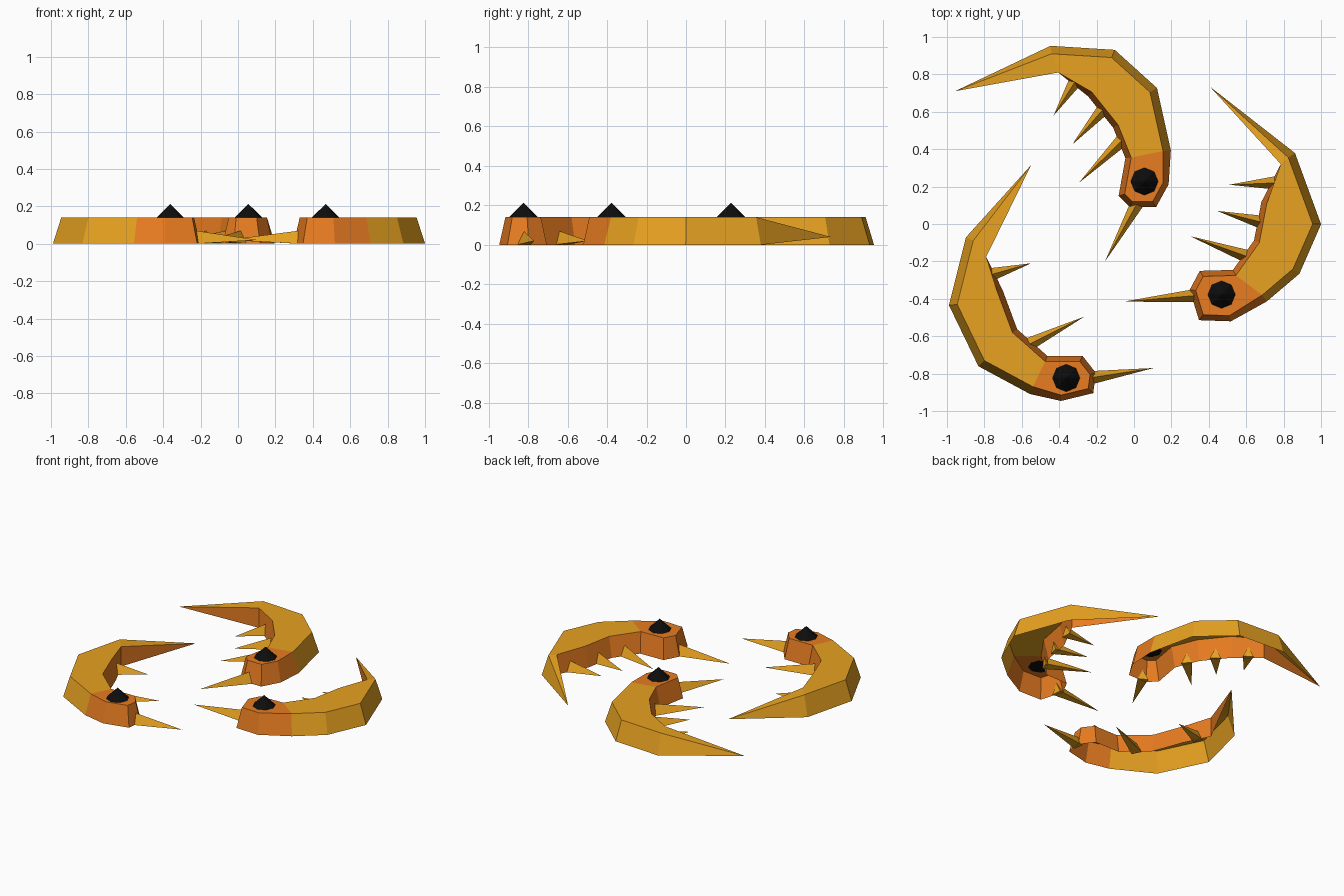
import bpy, bmesh
from mathutils import Vector

if "Cube" in bpy.data.objects:
    bpy.data.objects.remove(bpy.data.objects["Cube"])

TOP = 0.14


def material(name, color):
    m = bpy.data.materials.new(name)
    m.diffuse_color = (*color, 1)
    m.use_nodes = True
    m.node_tree.nodes["Principled BSDF"].inputs["Base Color"].default_value = m.diffuse_color
    return m


SHELL = material("shell_yellow", (0.80, 0.36, 0.015))
FLESH = material("flesh_orange", (0.80, 0.20, 0.015))
BLACK = material("eye_black", (0.004, 0.004, 0.004))


def finish(bm, name, mats):
    me = bpy.data.meshes.new(name)
    bm.to_mesh(me)
    bm.free()
    for m in mats:
        me.materials.append(m)
    bpy.context.collection.objects.link(bpy.data.objects.new(name, me))


def flare(points):
    """Ground outline: the top outline (tail tip first) pushed outwards."""
    n = len(points)
    area = sum(points[i - 1].cross(points[i]) for i in range(n))
    sign = 1 if area > 0 else -1
    result = []
    for i in range(1, n):
        d1 = (points[i] - points[i - 1]).normalized()
        d2 = (points[(i + 1) % n] - points[i]).normalized()
        n1, n2 = (Vector((d.y, -d.x)) * sign for d in (d1, d2))
        size = 0.042 if i <= 4 else 0.03
        if i == n - 1:
            size = 0
        result.append(points[i] + (n1 + n2) / (1 + n1.dot(n2)) * size)
    return result


def body(name, tail, top2d, ground2d):
    """Open-bottomed shell: 4 outer, 4 head and 4 inner stations."""
    bm = bmesh.new()
    tip = bm.verts.new((*tail, 0.04))
    top = [bm.verts.new((*p, TOP)) for p in top2d]
    low = [bm.verts.new((*p, 0)) for p in ground2d]

    def face(verts, mat):
        f = bm.faces.new(verts)
        f.material_index = mat
        return f

    # flat back, head top and pointed tail
    back = face(top[:4] + top[8:], 0)
    face(top[3:9], 1)
    face([tip, top[0], top[-1]], 0)
    face([tip, low[0], top[0]], 0)
    face([tip, top[-1], low[-1]], 1)
    # side walls: yellow outside, orange on the head and belly
    for i in range(11):
        face([top[i], low[i], low[i + 1], top[i + 1]], 0 if i < 3 else 1)
    bmesh.ops.recalc_face_normals(bm, faces=bm.faces)
    back.normal_update()
    if back.normal.z < 0:
        bmesh.ops.reverse_faces(bm, faces=bm.faces)
    finish(bm, name, [SHELL, FLESH])


def spike(name, base, tip):
    """Pointed horn or leg with a triangular section."""
    d = (tip - base).normalized()
    b = base - d * 0.02
    side = Vector((-d.y, d.x)) * 0.035
    bm = bmesh.new()
    l, r, u, p = [bm.verts.new((*v, z)) for v, z in
                  ((b + side, 0), (b - side, 0), (b, 0.07), (tip, 0.02))]
    for f in ((l, u, p), (u, r, p), (r, l, p), (l, r, u)):
        bm.faces.new(f)
    bmesh.ops.recalc_face_normals(bm, faces=bm.faces)
    finish(bm, name, [SHELL])


def eye(name, c):
    bm = bmesh.new()
    bmesh.ops.create_cone(bm, cap_ends=True, segments=8, radius1=0.076, radius2=0, depth=0.075)
    bmesh.ops.remove_doubles(bm, verts=bm.verts, dist=0.0001)
    bmesh.ops.translate(bm, verts=bm.verts, vec=(c.x, c.y, TOP + 0.035))
    finish(bm, name, [BLACK])


def shrimp(name, outline, horn, legs):
    """Outline runs tail tip, outer side, head, inner side, seen from above."""
    pts = [Vector(p) for p in outline]
    ground = flare(pts)
    body(name + "_body", pts[0], pts[1:], ground)
    eye(name + "_eye", sum(pts[4:10], Vector((0, 0))) / 6)
    spike(name + "_horn", ground[5].lerp(ground[6], 0.8), Vector(horn))
    # legs spring from the middle of the inner wall sections
    for i, tip in legs.items():
        spike(f"{name}_leg_{i + 1}", (ground[8 + i] + ground[9 + i]) / 2, Vector(tip))


shrimp("back_shrimp",
       [(-.957, .71), (-.44, .91), (-.12, .89), (.085, .705), (.155, .39),
        (.155, .22), (.10, .12), (-.01, .12), (-.05, .16),
        (-.015, .355), (-.085, .53), (-.225, .705), (-.405, .81)],
       (-.155, -.20), {0: (-.295, .22), 1: (-.33, .425), 2: (-.43, .58)})

shrimp("right_shrimp",
       [(.405, .735), (.825, .355), (.955, 0), (.85, -.24), (.685, -.38),
        (.51, -.49), (.37, -.485), (.33, -.355), (.37, -.28),
        (.545, -.275), (.67, -.10), (.71, .11), (.785, .32)],
       (-.055, -.415), {0: (.30, -.065), 1: (.445, .07), 2: (.51, .21)})

shrimp("left_shrimp",
       [(-.55, .315), (-.86, -.09), (-.945, -.43), (-.80, -.73), (-.54, -.87),
        (-.39, -.915), (-.245, -.88), (-.235, -.805), (-.29, -.735),
        (-.475, -.735), (-.65, -.58), (-.73, -.365), (-.79, -.175)],
       (.105, -.77), {0: (-.265, -.495), 2: (-.55, -.21)})
